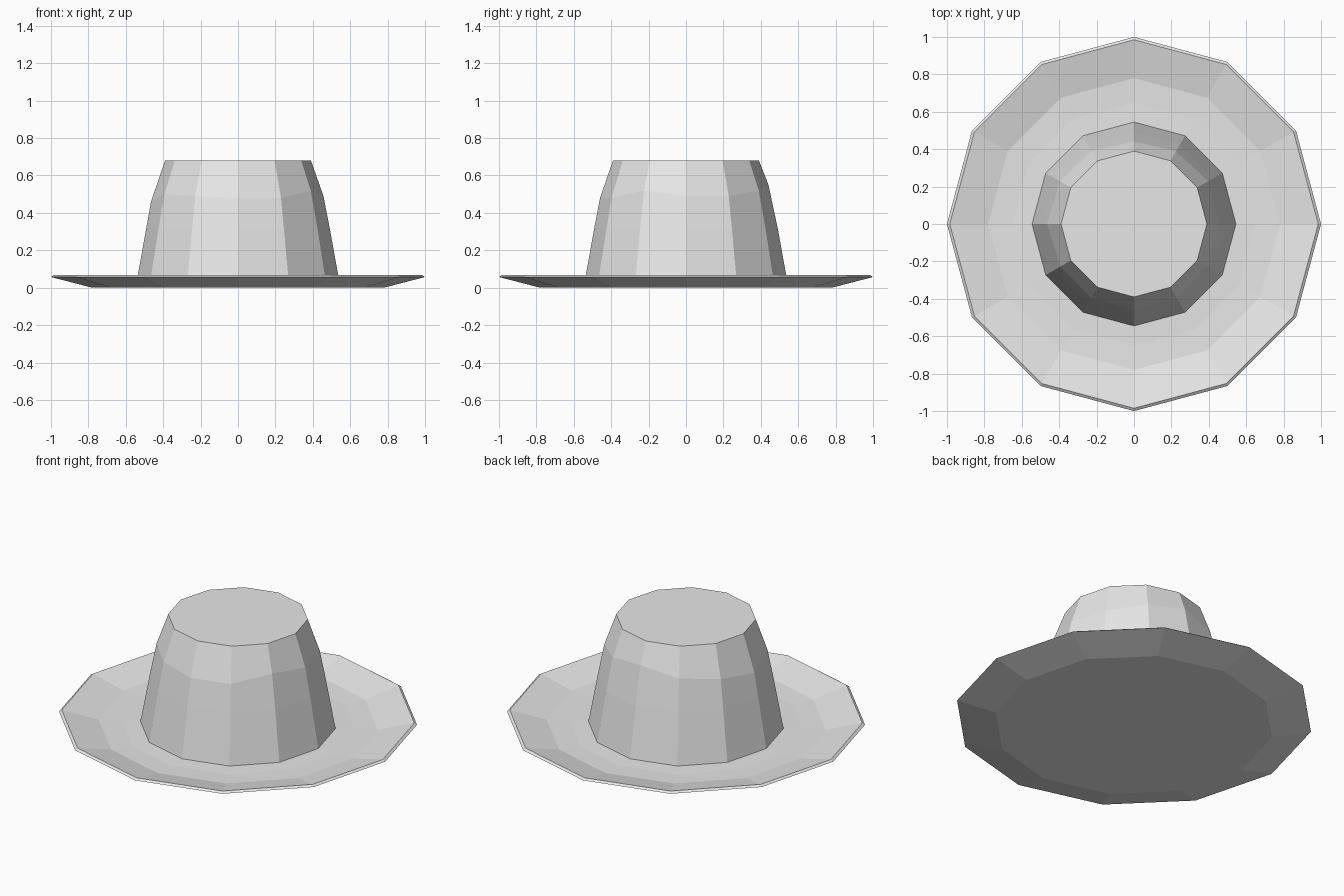
import bpy
import bmesh
from math import sin, cos, pi

cube = bpy.data.objects.get("Cube")
if cube:
    bpy.data.objects.remove(cube, do_unlink=True)

SIDES = 12

felt = bpy.data.materials.new("light_grey_felt")
felt.use_nodes = True
felt.diffuse_color = (0.8, 0.8, 0.8, 1)
felt.node_tree.nodes["Principled BSDF"].inputs["Base Color"].default_value = felt.diffuse_color


def lathe(name, profile, cap_start, cap_end, uneven=None):
    """Turn a (radius, height) profile; uneven shifts one ring's heights along the wall."""
    bm = bmesh.new()
    rings = []
    for i, (radius, height) in enumerate(profile):
        ring = []
        for s in range(SIDES):
            a = 2 * pi * s / SIDES
            dz = uneven[1][s] if uneven and uneven[0] == i else 0
            r = radius - 0.27 * dz
            ring.append(bm.verts.new((r * cos(a), r * sin(a), height + dz)))
        rings.append(ring)
    for low, high in zip(rings, rings[1:]):
        for s in range(SIDES):
            t = (s + 1) % SIDES
            bm.faces.new((low[s], low[t], high[t], high[s]))
    if cap_start:
        bm.faces.new(rings[0][::-1])
    if cap_end:
        bm.faces.new(rings[-1])
    mesh = bpy.data.meshes.new(name)
    bm.to_mesh(mesh)
    bm.free()
    mesh.materials.append(felt)
    obj = bpy.data.objects.new(name, mesh)
    bpy.context.collection.objects.link(obj)
    return obj


# Brim: flat underside, upturned edge, bevelled rim, shallow dished top
lathe("brim", [(0.78, 0), (1.0, 0.057), (0.985, 0.067),
               (0.78, 0.018), (0.65, 0.014), (0.545, 0.016)], True, True)

# Crown: tapered wall with a slightly uneven upper ring and a flat top
wobble = [0, 0, 0.03, 0.06, 0.02, 0, -0.03, 0.01, 0, -0.01, -0.01, 0.03]
lathe("crown", [(0.545, 0.016), (0.49, 0.32), (0.457, 0.49), (0.39, 0.68)],
      False, True, (2, wobble))
